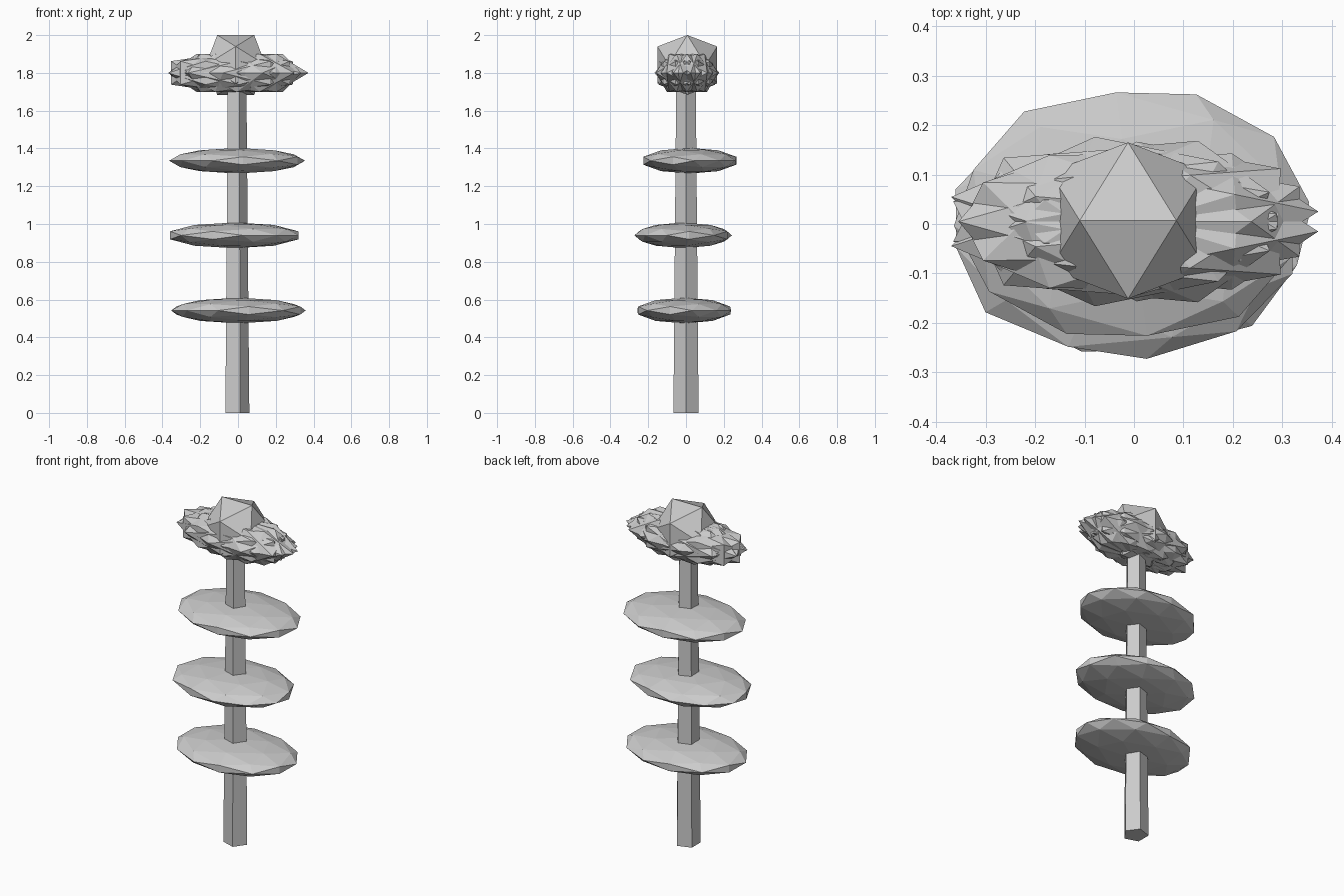
import bpy, bmesh, math
from mathutils import Vector, Matrix

if "Cube" in bpy.data.objects:
    bpy.data.objects.remove(bpy.data.objects["Cube"])

CX, CY = -0.01, 0.0
PHI = (1 + 5 ** 0.5) / 2


def ico_points(detail):
    """Unit icosahedron with an edge on top; detail 1 adds the edge midpoints."""
    pts = []
    for a in (-1, 1):
        for b in (-PHI, PHI):
            pts += [Vector((a, 0, b)), Vector((0, b, a)), Vector((b, a, 0))]
    pts = [p.normalized() for p in pts]
    if detail:
        pts += [(p + q).normalized() for i, p in enumerate(pts)
                for q in pts[:i] if (p - q).length < 1.1]
    return pts


def add_object(name, bm):
    bmesh.ops.recalc_face_normals(bm, faces=bm.faces)
    mesh = bpy.data.meshes.new(name)
    bm.to_mesh(mesh)
    bm.free()
    obj = bpy.data.objects.new(name, mesh)
    bpy.context.collection.objects.link(obj)


def blob(name, centre, size, turn=0.0, detail=0):
    """Faceted ball: spun about z first, then stretched."""
    m = (Matrix.Translation(centre) @ Matrix.Diagonal((*size, 1))
         @ Matrix.Rotation(turn, 4, 'Z'))
    bm = bmesh.new()
    verts = [bm.verts.new(m @ p) for p in ico_points(detail)]
    bmesh.ops.convex_hull(bm, input=verts)
    add_object(name, bm)


# five-sided tapered stem
bm = bmesh.new()
rings = []
for z, r in ((0, 0.07), (1.8, 0.054)):
    rings.append([bm.verts.new((CX + r * math.cos(i * math.tau / 5),
                                CY + r * math.sin(i * math.tau / 5), z))
                  for i in range(5)])
low, high = rings
bm.faces.new(low)
bm.faces.new(high)
for i in range(5):
    j = (i + 1) % 5
    bm.faces.new((low[i], low[j], high[j], high[i]))
add_object("stem", bm)

# three flat leaf discs
leaves = [((0.002, -0.01, 0.542), 41),
          ((-0.02, -0.015, 0.94), 129),
          ((-0.005, 0.02, 1.335), 37)]
for i, (pos, turn) in enumerate(leaves):
    blob(f"leaf_{i + 1}", pos, (0.361, 0.26, 0.068), math.radians(turn), 1)

# overlapping ring of spiky petals
PETALS = 16
for i in range(PETALS):
    a = i * math.tau / PETALS
    pos = (CX + 0.09 * math.cos(a), 0.005 + 0.04 * math.sin(a), 1.80)
    blob(f"petal_{i + 1}", pos, (0.3, 0.135, 0.118), 1.5 * a)

# flower centre
blob("flower_centre", (-0.012, 0.007, 1.842), (0.186, 0.186, 0.186))
